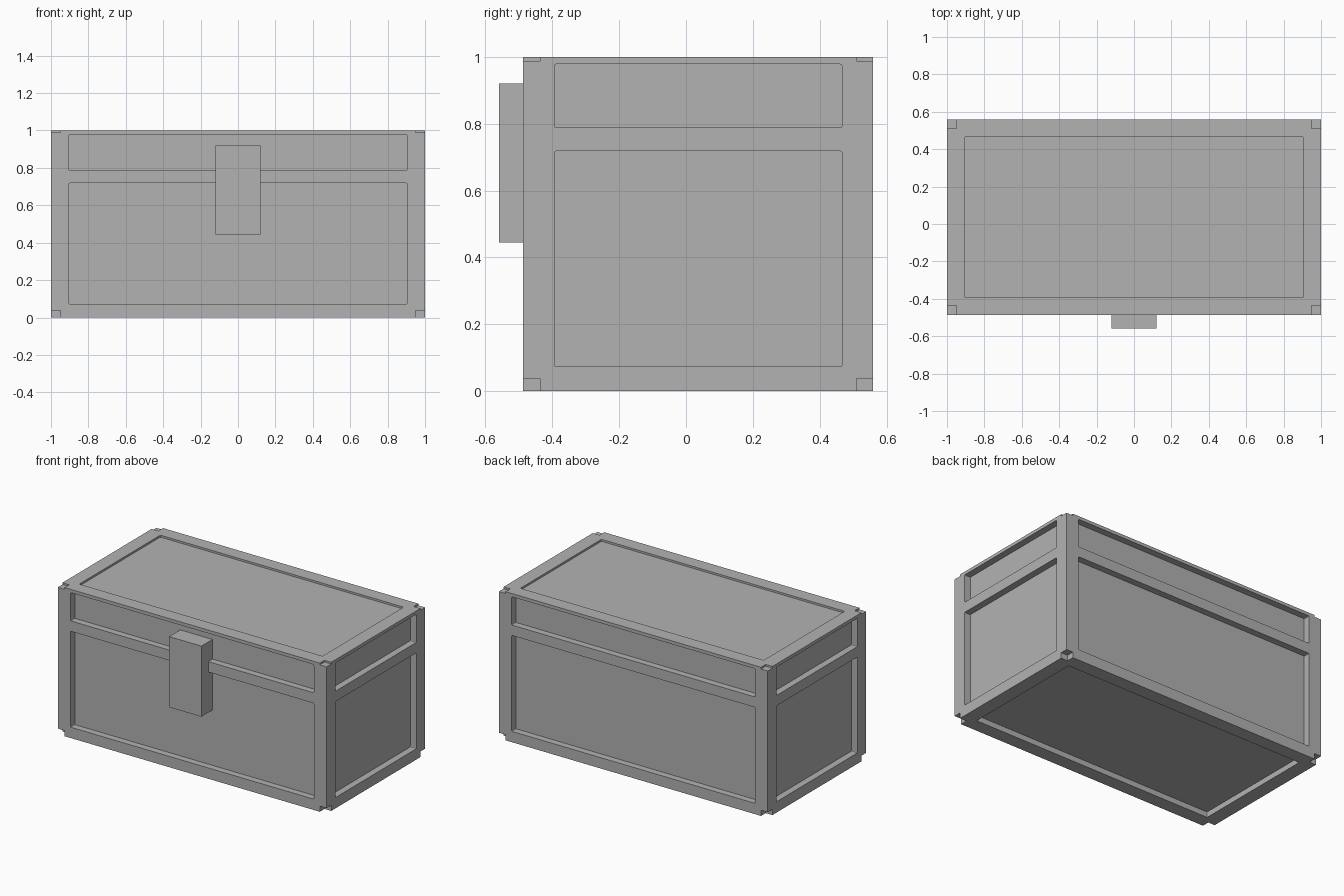
import bpy, bmesh
from mathutils import Vector

old = bpy.data.objects.get("Cube")
if old:
    bpy.data.objects.remove(old, do_unlink=True)

grey = bpy.data.materials.new("plain_grey")
grey.use_nodes = True
colour = (0.448, 0.448, 0.448, 1)
grey.diffuse_color = colour
for node in grey.node_tree.nodes:
    if node.type == 'BSDF_PRINCIPLED':
        node.inputs["Base Color"].default_value = colour


def add_box(bm, low, high, round_axis=None):
    """Add a box; optionally round its edges running along one axis."""
    low, high = Vector(low), Vector(high)
    verts = bmesh.ops.create_cube(bm, size=1)["verts"]
    for v in verts:
        v.co = (low + high) / 2 + v.co * (high - low)
    if round_axis is not None:
        edges = {e for v in verts for e in v.link_edges}
        along = [e for e in edges
                 if abs((e.verts[0].co - e.verts[1].co)[round_axis]) > 0.001]
        bmesh.ops.bevel(bm, geom=along, offset=0.006, segments=2,
                        profile=0.5, affect='EDGES')


def make_object(name, bm):
    bmesh.ops.recalc_face_normals(bm, faces=bm.faces)
    mesh = bpy.data.meshes.new(name)
    bm.to_mesh(mesh)
    bm.free()
    mesh.materials.append(grey)
    obj = bpy.data.objects.new(name, mesh)
    bpy.context.collection.objects.link(obj)
    return obj


FRONT, BACK = -0.487, 0.56
DEPTH = 0.045          # panel recess on the walls
OUT = 0.1              # how far cutters reach outside
X, Y0, Y1 = 0.905, FRONT + 0.093, BACK - 0.093

# Chest body
bm = bmesh.new()
add_box(bm, (-1, FRONT, 0), (1, BACK, 1))
body = make_object("chest_body", bm)

# Recesses for the panels: base and lid rows on all four walls
bm = bmesh.new()
for z0, z1 in ((0.073, 0.718), (0.788, 0.978)):
    add_box(bm, (-X, FRONT - OUT, z0), (X, FRONT + DEPTH, z1), 1)
    add_box(bm, (-X, BACK - DEPTH, z0), (X, BACK + OUT, z1), 1)
    add_box(bm, (-1 - OUT, Y0, z0), (-1 + DEPTH, Y1, z1), 0)
    add_box(bm, (1 - DEPTH, Y0, z0), (1 + OUT, Y1, z1), 0)

# Recesses for the top and underside panels
add_box(bm, (-X, Y0, 0.987), (X, Y1, 1 + OUT), 2)
add_box(bm, (-X, Y0, -OUT), (X, Y1, 0.037), 2)

# Notches at the eight corners
for x in (-1, 1):
    for y in (FRONT, BACK):
        for z, h in ((0, 0.038), (1, 0.012)):
            size = Vector((0.05, 0.05, h))
            corner = Vector((x, y, z))
            add_box(bm, corner - size, corner + size)
cutter = make_object("recess_cutter", bm)
cutter.hide_render = True

cut = body.modifiers.new("recesses", 'BOOLEAN')
cut.operation = 'DIFFERENCE'
cut.solver = 'EXACT'
cut.object = cutter
bpy.context.view_layer.objects.active = body
bpy.ops.object.modifier_apply(modifier=cut.name)
bpy.data.objects.remove(cutter, do_unlink=True)

# Latch block, reaching back to the recessed panels
bm = bmesh.new()
add_box(bm, (-0.12, -0.56, 0.445), (0.12, FRONT + DEPTH + 0.005, 0.92))
make_object("latch", bm)
